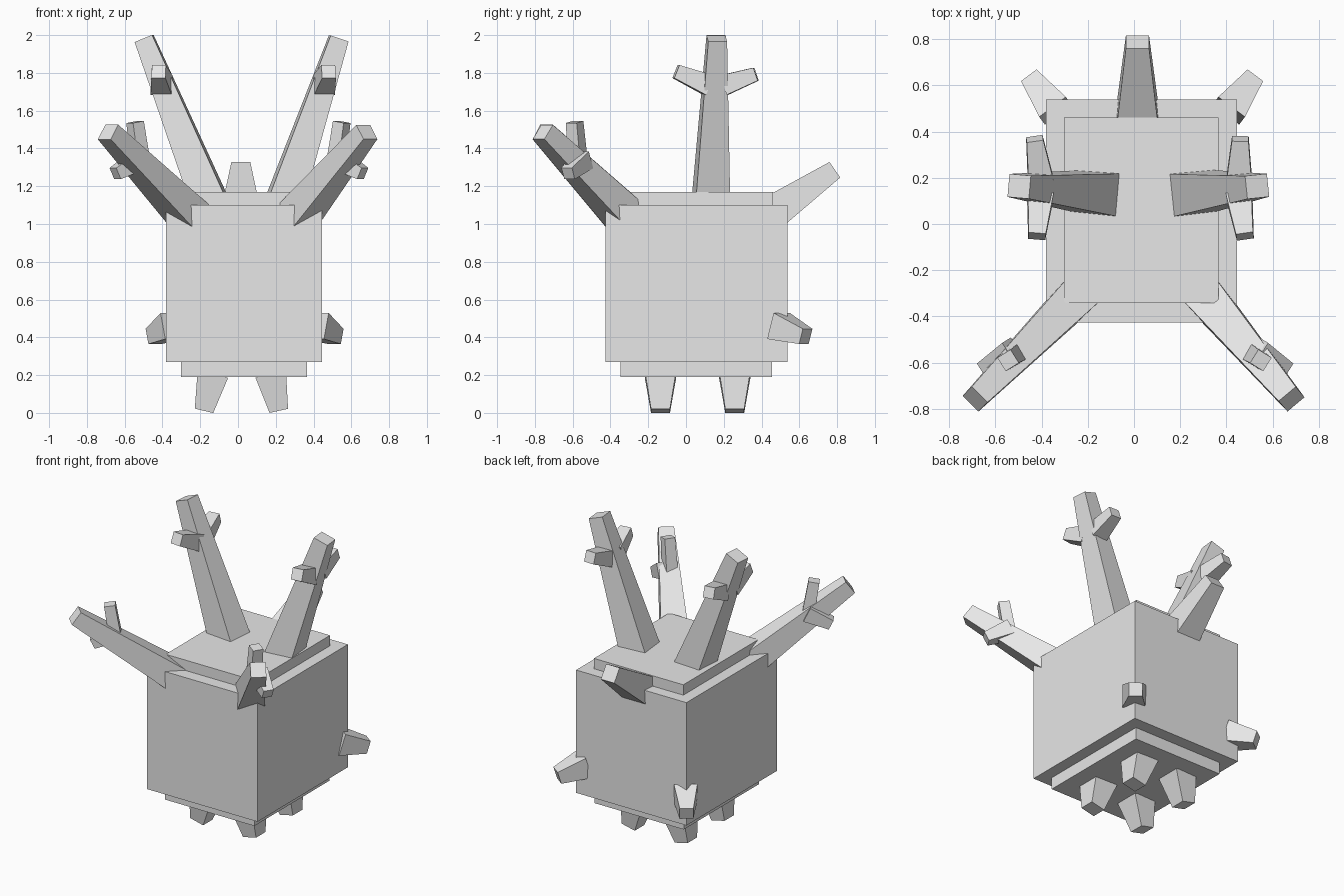
import bpy
import bmesh
from mathutils import Vector

# Remove the default cube
cube = bpy.data.objects.get("Cube")
if cube:
    bpy.data.objects.remove(cube, do_unlink=True)

# Single plain material
grey = bpy.data.materials.new("plain_grey")
grey.use_nodes = True
colour = (0.8, 0.8, 0.8, 1.0)
grey.diffuse_color = colour
grey.node_tree.nodes["Principled BSDF"].inputs["Base Color"].default_value = colour


def add_object(name, bm):
    """Turn a bmesh into a flat shaded object."""
    bmesh.ops.recalc_face_normals(bm, faces=bm.faces)
    mesh = bpy.data.meshes.new(name)
    bm.to_mesh(mesh)
    bm.free()
    mesh.materials.append(grey)
    obj = bpy.data.objects.new(name, mesh)
    bpy.context.collection.objects.link(obj)
    return obj


def box(name, low, high):
    """Axis aligned block between two corners."""
    low, high = Vector(low), Vector(high)
    bm = bmesh.new()
    bmesh.ops.create_cube(bm, size=1)
    for vert in bm.verts:
        vert.co = (low + high) / 2 + vert.co * (high - low)
    return add_object(name, bm)


def spike(name, base, tip, base_half, tip_half):
    """Square tapered peg running from base to tip."""
    base, tip = Vector(base), Vector(tip)
    turn = (tip - base).to_track_quat('Z', 'Y')
    bm = bmesh.new()
    bmesh.ops.create_cube(bm, size=2)
    for vert in bm.verts:
        at_tip = vert.co.z > 0
        half = tip_half if at_tip else base_half
        side = Vector((vert.co.x * half, vert.co.y * half, 0))
        vert.co = (tip if at_tip else base) + turn @ side
    return add_object(name, bm)


def spike_pair(name, base, tip, base_half, tip_half, base_mid, tip_mid):
    """Left and right pegs, spaced about slightly uneven middles."""
    for label, sign in (("left", 1), ("right", -1)):
        spike(label + "_" + name,
              (base_mid + sign * base[0], base[1], base[2]),
              (tip_mid + sign * tip[0], tip[1], tip[2]),
              base_half, tip_half)


# Body with stepped slabs above and below
box("body", (-0.38, -0.427, 0.27), (0.445, 0.538, 1.10))
box("top_slab", (-0.302, -0.342, 1.08), (0.366, 0.46, 1.17))
box("bottom_slab", (-0.302, -0.348, 0.19), (0.366, 0.455, 0.29))

# Four feet
for label, y in (("front", -0.135), ("back", 0.258)):
    spike_pair(label + "_foot", (0.153, y, 0.205), (0.198, y, 0.011),
               0.083, 0.05, 0.02, 0.018)

# Tall antlers with a front and a back branch
spike_pair("antler", (0.198, 0.133, 1.12), (0.515, 0.163, 1.982),
           0.093, 0.05, 0.047, 0.018)
spike_pair("antler_front_branch", (0.43, 0.12, 1.735), (0.45, -0.053, 1.807),
           0.056, 0.037, 0.025, 0.03)
spike_pair("antler_back_branch", (0.43, 0.20, 1.735), (0.445, 0.369, 1.793),
           0.054, 0.036, 0.025, 0.015)

# Front arms with an upper and a lower twig
spike_pair("arm", (0.28, -0.315, 1.035), (0.685, -0.758, 1.487),
           0.085, 0.048, 0.03, -0.003)
spike_pair("arm_upper_twig", (0.515, -0.57, 1.31), (0.547, -0.59, 1.54),
           0.038, 0.034, 0.002, 0.002)
spike_pair("arm_lower_twig", (0.53, -0.545, 1.34), (0.655, -0.624, 1.267),
           0.05, 0.033, 0.005, 0.005)

# Low stubs on the back corners
spike_pair("back_stub", (0.375, 0.49, 0.46), (0.483, 0.634, 0.405),
           0.072, 0.042, 0.035, 0.035)

# Tail horn at the upper back edge
spike("tail_horn", (0.015, 0.47, 1.068), (0.015, 0.788, 1.287), 0.09, 0.05)
